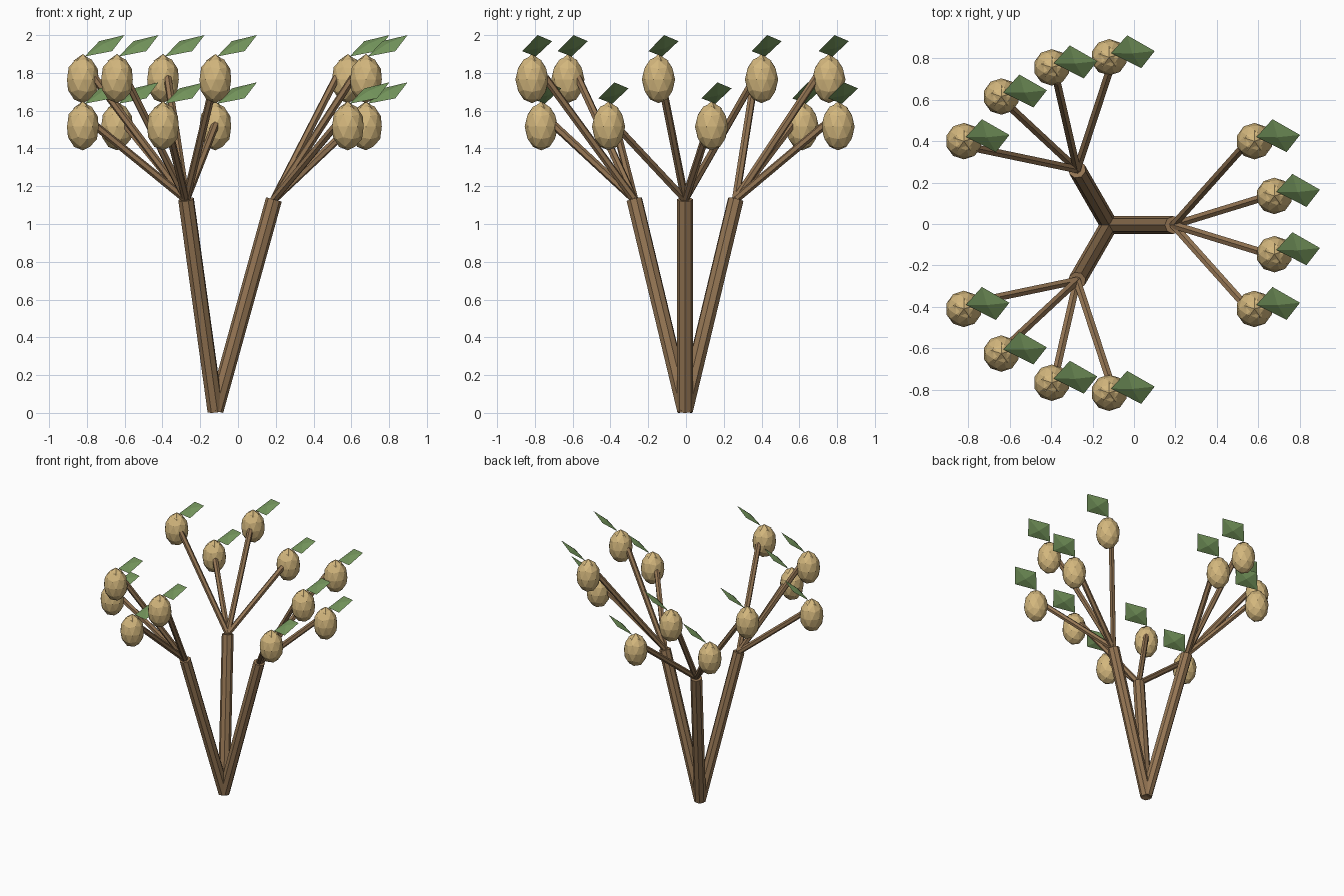
import bpy, bmesh
from math import radians, sin, cos
from mathutils import Vector, Matrix

cube = bpy.data.objects.get("Cube")
if cube:
    bpy.data.objects.remove(cube, do_unlink=True)


def material(name, rgb):
    m = bpy.data.materials.new(name)
    m.use_nodes = True
    color = (*rgb, 1)
    m.diffuse_color = color
    bsdf = next(n for n in m.node_tree.nodes if n.type == 'BSDF_PRINCIPLED')
    bsdf.inputs["Base Color"].default_value = color
    bsdf.inputs["Roughness"].default_value = 0.9
    return m


bark = material("brown bark", (0.30, 0.18, 0.088))
skin = material("tan fruit skin", (0.65, 0.47, 0.205))
green = material("leaf green", (0.18, 0.31, 0.11))


def mesh_from(bm, name, mat):
    bmesh.ops.recalc_face_normals(bm, faces=bm.faces)
    mesh = bpy.data.meshes.new(name)
    bm.to_mesh(mesh)
    bm.free()
    mesh.materials.append(mat)
    return mesh


def place(name, mesh, location=(0, 0, 0)):
    obj = bpy.data.objects.new(name, mesh)
    obj.location = location
    bpy.context.collection.objects.link(obj)
    return obj


def rod(name, start, end, radius, sides):
    """Straight faceted stick between two points."""
    axis = end - start
    bm = bmesh.new()
    bmesh.ops.create_cone(bm, cap_ends=True, segments=sides, radius1=radius,
                          radius2=radius, depth=axis.length)
    turn = axis.to_track_quat('Z', 'Y').to_matrix().to_4x4()
    bm.transform(Matrix.Translation((start + end) / 2) @ turn)
    place(name, mesh_from(bm, name, bark))


# Egg-shaped fruit with a five-sided pointed cap
bm = bmesh.new()
bmesh.ops.create_icosphere(bm, subdivisions=2, radius=0.088,
                           matrix=Matrix.Diagonal((1, 1, 1.42, 1)))
bmesh.ops.create_cone(bm, cap_ends=True, segments=5, radius1=0.055, radius2=0,
                      depth=0.038, matrix=Matrix.Translation((0, 0, 0.116)))
fruit_mesh = mesh_from(bm, "fruit", skin)

# Leaf: thin diamond with a raised middle on both sides
base, tip = Vector((0.01, 0.02, 0.122)), Vector((0.22, 0.03, 0.235))
side_a, side_b = Vector((0.087, 0.106, 0.203)), Vector((0.155, -0.053, 0.15))
middle = (base + tip + side_a + side_b) / 4
bulge = (tip - base).cross(side_a - side_b).normalized() * 0.016
bm = bmesh.new()
rim = [bm.verts.new(p) for p in (base, side_b, tip, side_a)]
for apex in (bm.verts.new(middle + bulge), bm.verts.new(middle - bulge)):
    for i in range(4):
        bm.faces.new((rim[i], rim[(i + 1) % 4], apex))
leaf_mesh = mesh_from(bm, "leaf", green)

# Three leaning stems, each with four branches carrying fruit and a leaf
ROOT = Vector((-0.12, -0.005, 0))


def polar(angle, radius, z):
    a = radians(angle)
    return ROOT + Vector((radius * cos(a), radius * sin(a), z))


for s in range(3):
    heading = s * 120
    fork = polar(heading, 0.31, 1.13)
    rod(f"stem_{s + 1}", polar(heading, 0, 0.011), fork, 0.043, 8)
    for b in range(4):
        angle = heading - 30 + 20 * b
        height = 1.765 if b % 2 else 1.515
        label = f"{s + 1}_{b + 1}"
        rod(f"branch_{label}", fork, polar(angle, 0.74, height + 0.01), 0.021, 6)
        spot = polar(angle, 0.81, height)
        place(f"fruit_{label}", fruit_mesh, spot)
        place(f"leaf_{label}", leaf_mesh, spot)
